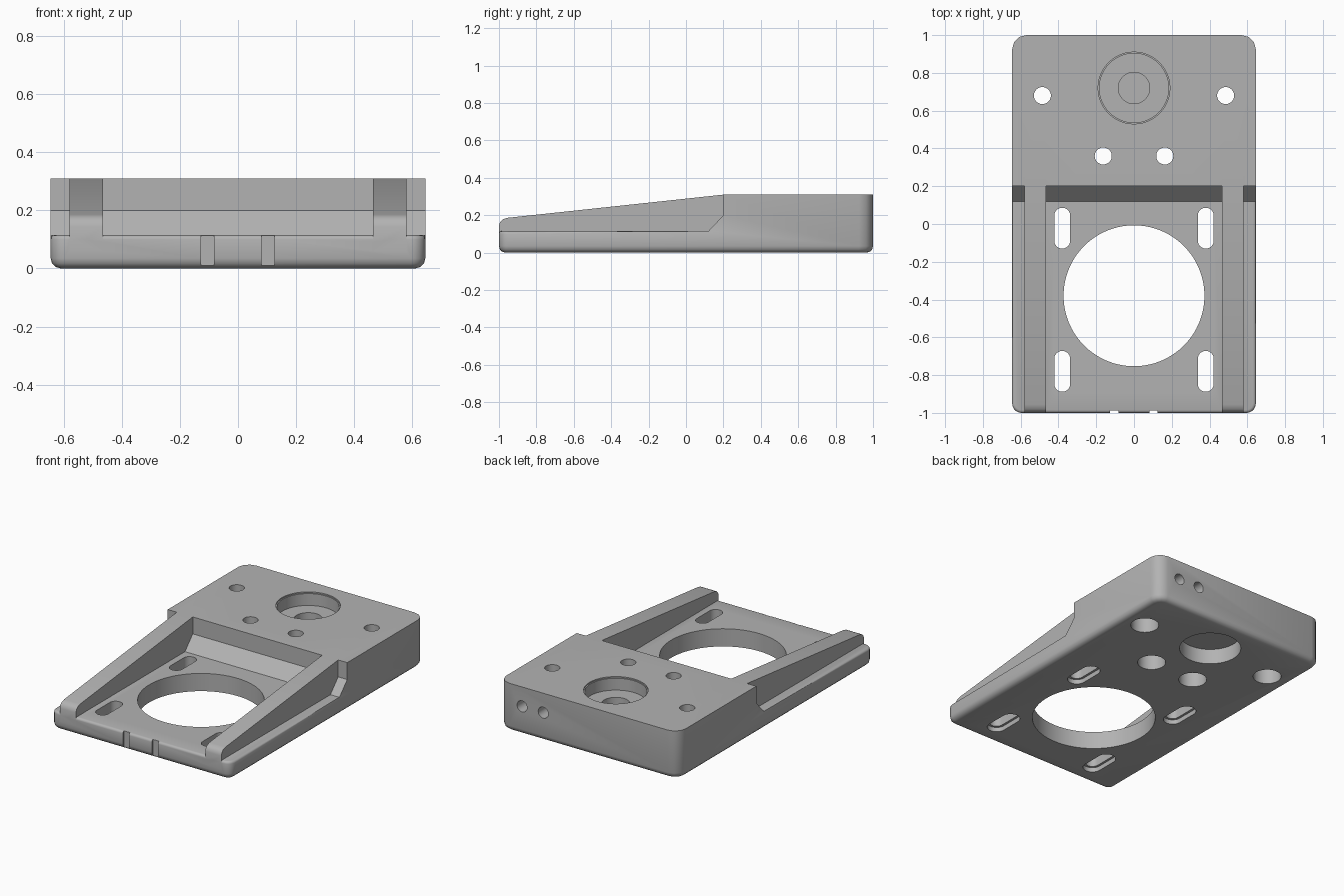
import bpy, bmesh
from math import sin, cos, pi, radians
from mathutils import Vector

if "Cube" in bpy.data.objects:
    bpy.data.objects.remove(bpy.data.objects["Cube"], do_unlink=True)

grey = bpy.data.materials.new("plain grey")
grey.use_nodes = True
grey.diffuse_color = (0.45, 0.45, 0.45, 1)
grey.node_tree.nodes["Principled BSDF"].inputs["Base Color"].default_value = grey.diffuse_color

W, LEDGE, TOP = 0.645, 0.115, 0.31


def prism(name, points, sweep, shape=None):
    """Extrude a closed outline along a vector; shape() may refine the bmesh."""
    bm = bmesh.new()
    face = bm.faces.new([bm.verts.new(p) for p in points])
    out = bmesh.ops.extrude_face_region(bm, geom=[face])
    verts = [v for v in out["geom"] if isinstance(v, bmesh.types.BMVert)]
    bmesh.ops.translate(bm, verts=verts, vec=Vector(sweep))
    bmesh.ops.recalc_face_normals(bm, faces=bm.faces[:])
    if shape:
        shape(bm)
    mesh = bpy.data.meshes.new(name)
    bm.to_mesh(mesh)
    bm.free()
    mesh.materials.append(grey)
    obj = bpy.data.objects.new(name, mesh)
    bpy.context.collection.objects.link(obj)
    return obj


def side_prism(name, profile, x0, x1, shape=None):
    return prism(name, [(x0, y, z) for y, z in profile], (x1 - x0, 0, 0), shape)


def slot(x, y, r, half, z0, z1, n=48):
    """Upright round or elongated cutter."""
    pts = []
    for i in range(n):
        a = 2 * pi * (i + 0.5) / n
        pts.append((x + r * cos(a), y + r * sin(a) + (half if sin(a) > 0 else -half), z0))
    return prism("cutter", pts, (0, 0, z1 - z0))


def combine(target, tool, operation="DIFFERENCE"):
    mod = target.modifiers.new("join", "BOOLEAN")
    mod.operation, mod.solver, mod.object = operation, "EXACT", tool
    bpy.context.view_layer.objects.active = target
    bpy.ops.object.modifier_apply(modifier=mod.name)
    bpy.data.objects.remove(tool, do_unlink=True)


def bevel(bm, rule, offset, segments):
    edges = [e for e in bm.edges if rule(e.verts[0].co, e.verts[1].co)]
    bmesh.ops.bevel(bm, geom=edges, offset=offset, segments=segments,
                    profile=0.5, affect="EDGES", clamp_overlap=True)


def near(a, b):
    return abs(a - b) < 1e-4


def round_body(bm):
    def upright(y):
        return lambda a, b: near(a.y, y) and near(b.y, y) and near(a.x, b.x)
    bevel(bm, upright(1), 0.075, 3)
    bevel(bm, upright(-1), 0.05, 5)
    # underside rim
    bevel(bm, lambda a, b: near(a.z, 0) and near(b.z, 0), 0.035, 3)
    # outer rim of the low ledge
    bevel(bm, lambda a, b: near(a.z, LEDGE) and near(b.z, LEDGE)
          and (a.y + b.y) / 2 < 0.1, 0.015, 3)


# Low plate rising to the thick rear block
body = side_prism("mount_body", [(-1, 0), (1, 0), (1, TOP), (0.2, TOP), (0.2, 0.2),
                                 (0.12, LEDGE), (-1, LEDGE)], -W, W, round_body)

# Two sloping ribs with rounded noses
rib = [(-1, 0.06), (-1, 0.145), (-0.993, 0.165), (-0.98, 0.178), (-0.955, 0.186),
       (0.2, TOP), (0.24, 0.25), (0.24, 0.06)]
for s in (-1, 1):
    combine(body, side_prism("rib", rib, s * 0.465, s * 0.58), "UNION")

# Large opening in the plate
combine(body, slot(0, -0.38, 0.373, 0, -0.1, 0.5, 96))

# Adjustment slots, widened underneath
for s in (-1, 1):
    for y in (-0.022, -0.78):
        combine(body, slot(s * 0.38, y, 0.042, 0.066, -0.1, 0.2))
        combine(body, slot(s * 0.38, y, 0.057, 0.066, -0.1, 0.03))

# Bolt holes, counterbored from below
for x, y in ((0.485, 0.68), (0.163, 0.36)):
    for s in (-1, 1):
        combine(body, slot(s * x, y, 0.045, 0, -0.1, 0.5))
        combine(body, slot(s * x, y, 0.085, 0, -0.1, 0.19))

# Round pockets above and below, with a blind centre recess
combine(body, slot(0, 0.72, 0.19, 0, TOP - 0.008, 0.5, 64))
combine(body, slot(0, 0.72, 0.183, 0, TOP - 0.085, 0.5, 64))
combine(body, slot(0, 0.72, 0.083, 0, TOP - 0.13, 0.5))
combine(body, slot(0, 0.72, 0.186, 0, -0.1, 0.1, 64))

# Small holes in the rear wall
for x in (0.478, 0.326):
    ring = [(x + 0.036 * cos(2 * pi * i / 32), 1.1, 0.184 + 0.036 * sin(2 * pi * i / 32))
            for i in range(32)]
    combine(body, prism("cutter", ring, (0, -0.4, 0)))

# Shallow notches in the front edge
for x in (-0.105, 0.103):
    combine(body, side_prism("cutter", [(-1.1, -0.1), (-0.988, -0.1), (-0.988, 0.3),
                                        (-1.1, 0.3)], x - 0.022, x + 0.022))

bpy.ops.object.select_all(action="DESELECT")
body.select_set(True)
bpy.context.view_layer.objects.active = body
bpy.ops.object.shade_smooth_by_angle(angle=radians(32))
